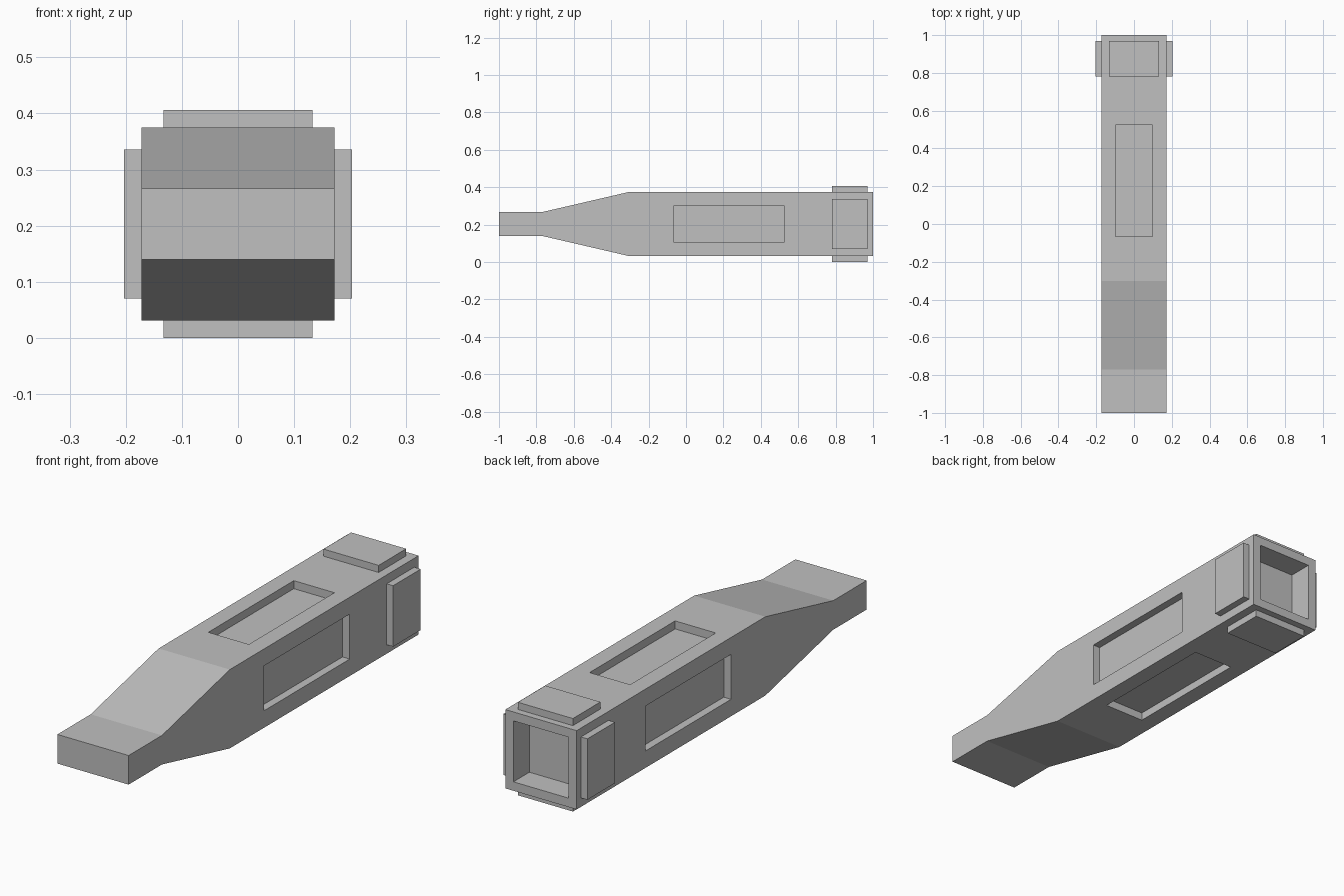
import bpy
import bmesh

default = bpy.data.objects.get("Cube")
if default:
    bpy.data.objects.remove(default, do_unlink=True)

grey = bpy.data.materials.new("light grey")
grey.use_nodes = True
grey.diffuse_color = (0.53, 0.53, 0.53, 1)
grey.node_tree.nodes["Principled BSDF"].inputs["Base Color"].default_value = grey.diffuse_color

MID = 0.203      # height of the long axis
HALF = 0.172     # half width of the square body


def make_object(name, bm):
    bmesh.ops.recalc_face_normals(bm, faces=bm.faces)
    mesh = bpy.data.meshes.new(name)
    bm.to_mesh(mesh)
    bm.free()
    mesh.materials.append(grey)
    obj = bpy.data.objects.new(name, mesh)
    bpy.context.collection.objects.link(obj)
    return obj


def box(name, x, y, z):
    """Box from (min, max) ranges, with z measured from the long axis."""
    bm = bmesh.new()
    bmesh.ops.create_cube(bm, size=1)
    for v in bm.verts:
        for i, (lo, hi) in enumerate((x, y, z)):
            v.co[i] = lo if v.co[i] < 0 else hi
        v.co.z += MID
    return make_object(name, bm)


def four_sides(names, half, y, inner, outer):
    """One box on each long side, spanning inner to outer from the axis."""
    across, up, down = (-half, half), (inner, outer), (-outer, -inner)
    spans = ((across, up), (across, down), (up, across), (down, across))
    return [box(n, x, y, z) for n, (x, z) in zip(names, spans)]


# Body: tapered side profile extruded across the width
upper = [(-1, 0.0635), (-0.77, 0.0635), (-0.302, HALF), (1, HALF)]
outline = upper + [(y, -h) for y, h in reversed(upper)]
bm = bmesh.new()
face = bm.faces.new([bm.verts.new((-HALF, y, MID + h)) for y, h in outline])
ext = bmesh.ops.extrude_face_region(bm, geom=[face])
bmesh.ops.translate(bm, vec=(2 * HALF, 0, 0),
                    verts=[v for v in ext["geom"] if isinstance(v, bmesh.types.BMVert)])
body = make_object("body", bm)

# Recessed panels on the four sides and the socket in the back end
SIDES = ("top", "bottom", "left", "right")
cutters = four_sides([s + "_recess_cutter" for s in SIDES], 0.098, (-0.065, 0.525), HALF - 0.035, 0.3)
cutters.append(box("socket_cutter", (-0.133, 0.133), (0.89, 1.1), (-0.133, 0.133)))
for cutter in cutters:
    cutter.hide_render = True
    cutter.hide_viewport = True
    mod = body.modifiers.new(cutter.name, "BOOLEAN")
    mod.operation = "DIFFERENCE"
    mod.solver = "EXACT"
    mod.object = cutter

# Bake the cuts into the body and drop the cutters
bpy.context.view_layer.update()
cut_mesh = bpy.data.meshes.new_from_object(body.evaluated_get(bpy.context.evaluated_depsgraph_get()))
body.modifiers.clear()
body.data = cut_mesh
for cutter in cutters:
    bpy.data.objects.remove(cutter, do_unlink=True)

# Raised pads around the back end
four_sides([s + "_pad" for s in SIDES], 0.133, (0.78, 0.97), HALF - 0.01, 0.203)
